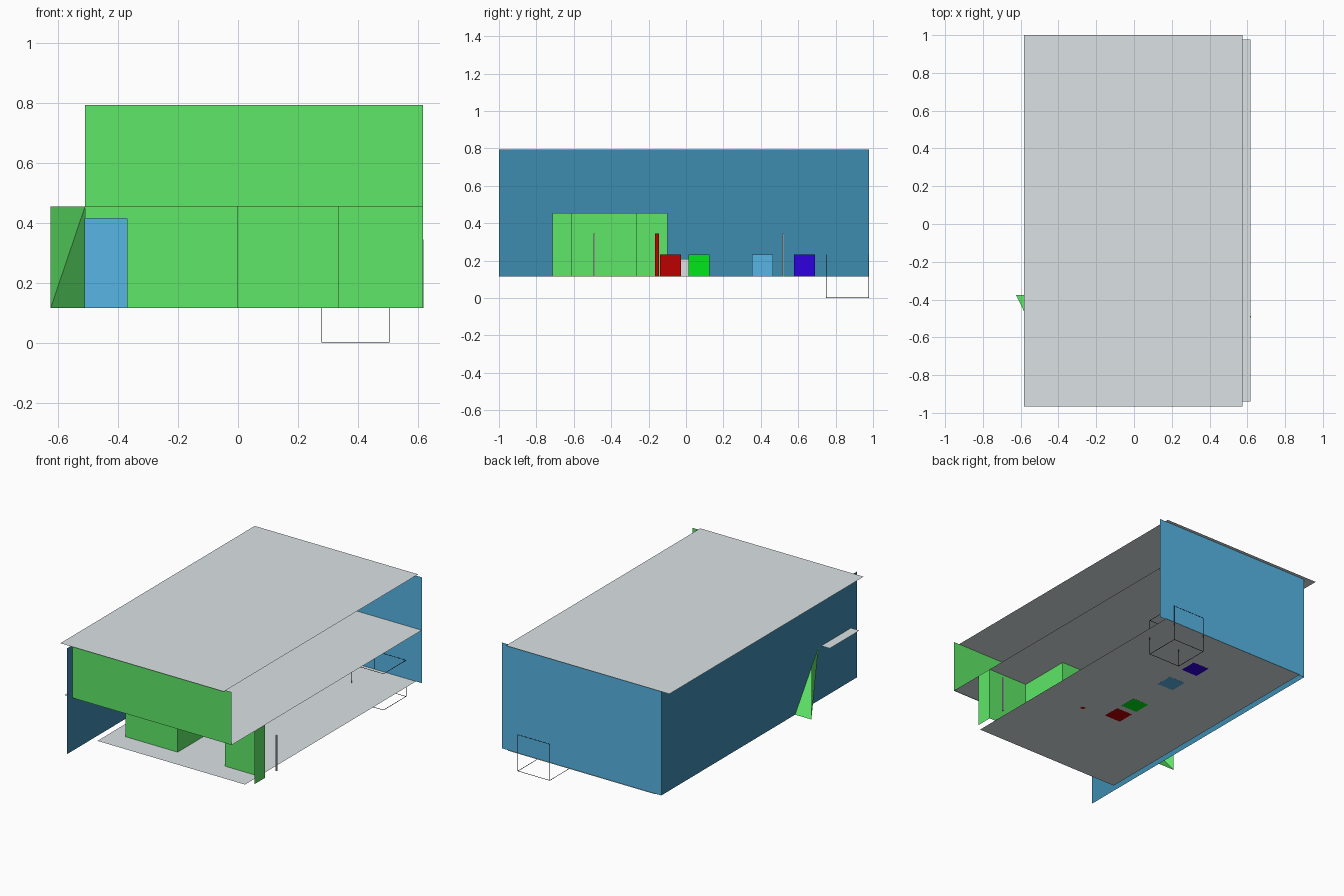
import bpy
from itertools import product

if "Cube" in bpy.data.objects:
    bpy.data.objects.remove(bpy.data.objects["Cube"])


def material(name, r, g, b):
    m = bpy.data.materials.new(name)
    m.diffuse_color = (r, g, b, 1)
    m.use_nodes = True
    m.node_tree.nodes["Principled BSDF"].inputs["Base Color"].default_value = m.diffuse_color
    return m


GREY = material("light grey", 0.71, 0.76, 0.78)
BLUE = material("wall blue", 0.048, 0.265, 0.43)
GREEN = material("partition green", 0.115, 0.82, 0.14)
SKY = material("light blue", 0.095, 0.46, 0.78)
RED = material("dark red", 0.52, 0.0, 0.0)
LIME = material("bright green", 0.0, 0.86, 0.01)
VIOLET = material("violet blue", 0.028, 0.0, 0.75)
BLACK = material("black", 0.0, 0.0, 0.0)


def mesh(name, verts, faces, mat):
    me = bpy.data.meshes.new(name)
    me.from_pydata(verts, [], faces)
    me.materials.append(mat)
    ob = bpy.data.objects.new(name, me)
    bpy.context.collection.objects.link(ob)
    return ob


def slab(name, x0, x1, y0, y1, z, mat):
    """Flat horizontal sheet."""
    return mesh(name, [(x0, y0, z), (x1, y0, z), (x1, y1, z), (x0, y1, z)], [(0, 1, 2, 3)], mat)


def wall(name, a, b, z0, z1, mat):
    """Upright sheet from plan point a to plan point b."""
    return mesh(name, [(*a, z0), (*b, z0), (*b, z1), (*a, z1)], [(0, 1, 2, 3)], mat)


BOX_FACES = [(0, 1, 3, 2), (4, 6, 7, 5), (0, 4, 5, 1), (2, 3, 7, 6), (0, 2, 6, 4), (1, 5, 7, 3)]


def box(name, xs, ys, zs, mat):
    return mesh(name, list(product(xs, ys, zs)), BOX_FACES, mat)


Z0, Z1, Z2 = 0.116, 0.455, 0.793   # floor, middle deck, roof
L, R, BACK, FRONT = -0.51, 0.617, 0.978, -0.61

# Horizontal sheets
slab("floor", -0.47, 0.575, -0.75, 0.985, Z0, GREY)
slab("middle_deck", L, R, -0.94, 0.977, Z1, GREY)
slab("deck_overhang", -0.57, L, -0.94, -0.64, Z1, GREY)
slab("roof", -0.582, 0.575, -0.965, 1.0, Z2, GREY)

# Outer walls
wall("left_wall", (L, -1.0), (L, BACK), Z0, Z2, BLUE)
wall("back_wall", (L, BACK), (R, BACK), Z0, Z2, SKY)
wall("upper_front_panel", (L, -0.945), (R, -0.945), Z1, Z2, GREEN)

# Lower front partitions: side room, alcove and right return
partitions = [
    ((-0.37, FRONT), (0, FRONT)),
    ((-0.37, FRONT), (-0.37, -0.10)),
    ((0, FRONT), (0, -0.10)),
    ((0, -0.265), (0.335, -0.265)),
    ((0.335, FRONT), (0.335, -0.265)),
    ((0.335, FRONT), (R, FRONT)),
    ((R, -0.715), (R, FRONT)),
]
for a, b in partitions:
    wall("partition", a, b, Z0, Z1, GREEN)

# Strip above the open passage on the left
wall("passage_header", (L, FRONT), (-0.37, FRONT), 0.415, Z1, GREEN)

# Twisted sheet leaning out through the left wall
mesh("leaning_sheet", [(-0.625, -0.375, Z0), (L, -0.375, Z0), (L, FRONT, Z1), (-0.625, -0.375, Z1)],
     [(0, 1, 2), (0, 2, 3)], GREEN)

# Coloured blocks standing in a row on the floor
for name, y, mat in (("red_block", -0.0825, RED), ("green_block", 0.07, LIME),
                     ("blue_block", 0.41, SKY), ("violet_block", 0.6325, VIOLET)):
    box(name, (-0.005, 0.11), (y - 0.056, y + 0.056), (Z0 - 0.0005, 0.234), mat)
box("grey_block", (0.0, 0.07), (-0.027, 0.015), (Z0, 0.21), GREY)

# Thin posts
for name, x, y, r, mat in (("front_post", 0.615, -0.49, 0.004, GREY),
                           ("rear_post", 0.0, 0.52, 0.004, GREY),
                           ("red_post", 0.27, -0.155, 0.011, RED)):
    box(name, (x - r, x + r), (y - r, y + r), (Z0 - 0.0005, 0.344), mat)

# Black wire frame cube: four bars along each axis
t = 0.001
low, high = (0.28, 0.75, t), (0.505, 0.978, 0.233)
for axis in range(3):
    for ends in product((0, 1), repeat=2):
        pick = iter(ends)
        spans = []
        for k in range(3):
            if k == axis:
                spans.append((low[k] - t, high[k] + t))
            else:
                c = (low[k], high[k])[next(pick)]
                spans.append((c - t, c + t))
        box("frame_bar", *spans, BLACK)
